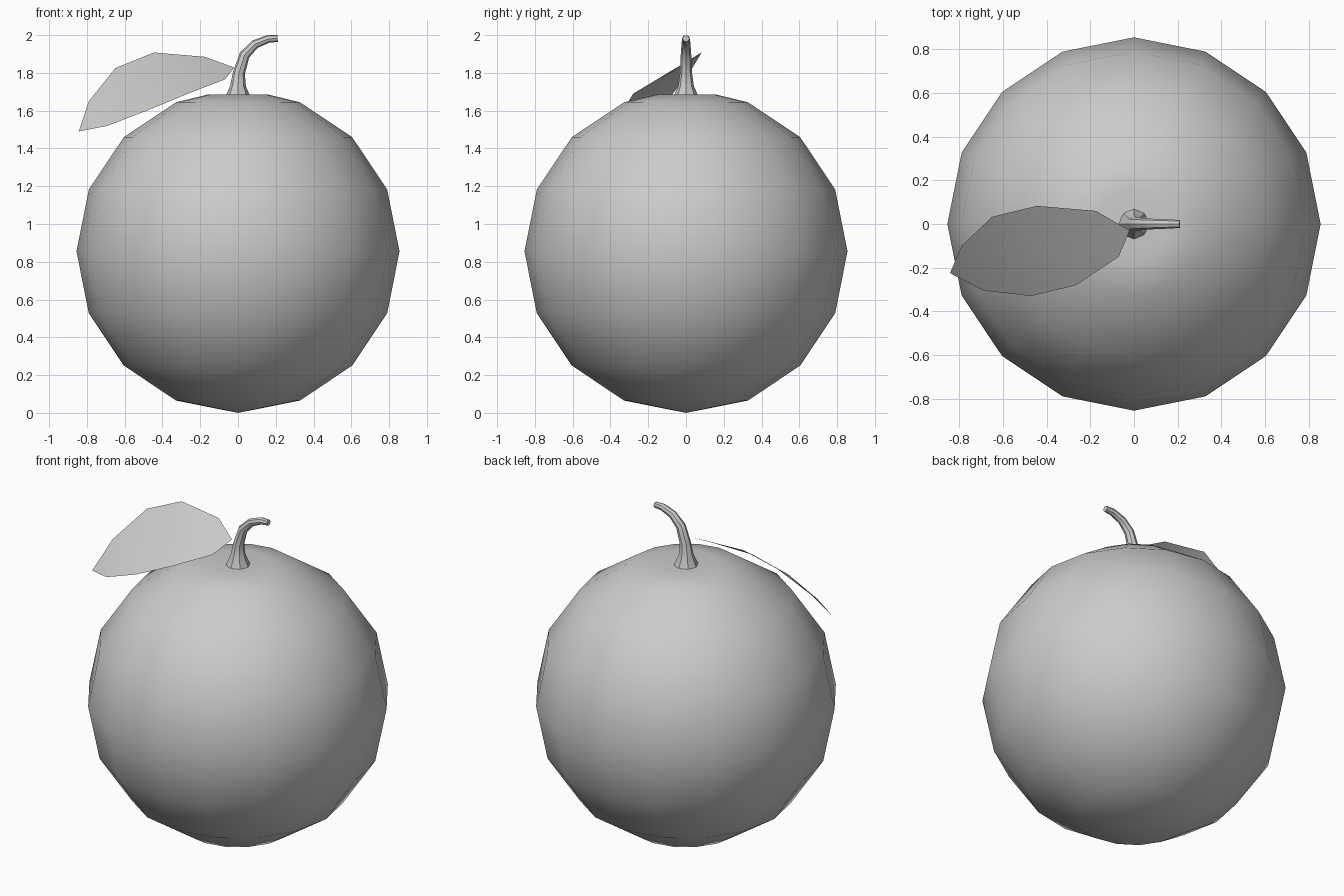
import bpy, bmesh, math
from mathutils import Vector

if "Cube" in bpy.data.objects:
    bpy.data.objects.remove(bpy.data.objects["Cube"])


def finish(name, bm, angle):
    bmesh.ops.remove_doubles(bm, verts=bm.verts, dist=1e-5)
    me = bpy.data.meshes.new(name)
    bm.to_mesh(me)
    bm.free()
    ob = bpy.data.objects.new(name, me)
    bpy.context.collection.objects.link(ob)
    bpy.ops.object.select_all(action='DESELECT')
    ob.select_set(True)
    bpy.context.view_layer.objects.active = ob
    bpy.ops.object.shade_smooth_by_angle(angle=math.radians(angle))
    return ob


def skin(bm, rings):
    # bridge successive closed rings of equal vertex count
    n = len(rings[0])
    for a, b in zip(rings, rings[1:]):
        for i in range(n):
            j = (i + 1) % n
            bm.faces.new((a[i], a[j], b[j], b[i]))


# Fruit: 16-sided, 8-ring sphere with a shallow dimple at the top
R, SEG = 0.855, 16
profile = [(R * math.sin(k * math.pi / 8), R - R * math.cos(k * math.pi / 8)) for k in range(1, 8)]
profile.append((0.16, 1.685))
bm = bmesh.new()
rings = [[bm.verts.new((r * math.cos(2 * math.pi * i / SEG), r * math.sin(2 * math.pi * i / SEG), z))
          for i in range(SEG)] for r, z in profile]
skin(bm, rings)
bottom, top = bm.verts.new((0, 0, 0)), bm.verts.new((0, 0, 1.655))
for i in range(SEG):
    j = (i + 1) % SEG
    bm.faces.new((bottom, rings[0][j], rings[0][i]))
    bm.faces.new((top, rings[-1][i], rings[-1][j]))
finish("fruit", bm, 60)

# Stem: 8-sided tapering tube along a bent path (x, z, radius)
path = [(0, 1.66, 0.072), (0, 1.73, 0.042), (0.005, 1.80, 0.032), (0.035, 1.895, 0.028),
        (0.09, 1.952, 0.024), (0.16, 1.98, 0.021), (0.21, 1.982, 0.018)]
bm = bmesh.new()
rings = []
for k, (x, z, r) in enumerate(path):
    p, q = path[max(k - 1, 0)], path[min(k + 1, len(path) - 1)]
    t = Vector((q[0] - p[0], 0, q[1] - p[1])).normalized()
    side = Vector((t.z, 0, -t.x))
    rings.append([bm.verts.new(Vector((x, 0, z)) + r * (math.cos(a) * side + math.sin(a) * Vector((0, 1, 0))))
                  for a in (i * math.pi / 4 for i in range(8))])
skin(bm, rings)
bm.faces.new(rings[-1])
finish("stem", bm, 40)

# Leaf: single-sided curved blade, strips between upper and lower edge
upper = [(-0.175, 0.06, 1.885), (-0.445, 0.083, 1.908), (-0.65, 0.033, 1.825), (-0.79, -0.10, 1.65)]
lower = [(-0.07, -0.15, 1.765), (-0.265, -0.28, 1.69), (-0.47, -0.33, 1.605), (-0.69, -0.305, 1.52)]
bm = bmesh.new()
u = [bm.verts.new(p) for p in upper]
l = [bm.verts.new(p) for p in lower]
base, tip = bm.verts.new((-0.02, -0.03, 1.828)), bm.verts.new((-0.843, -0.225, 1.49))
bm.faces.new((base, u[0], l[0]))
for i in range(3):
    bm.faces.new((l[i], u[i], u[i + 1], l[i + 1]))
bm.faces.new((l[3], u[3], tip))
finish("leaf", bm, 60)
